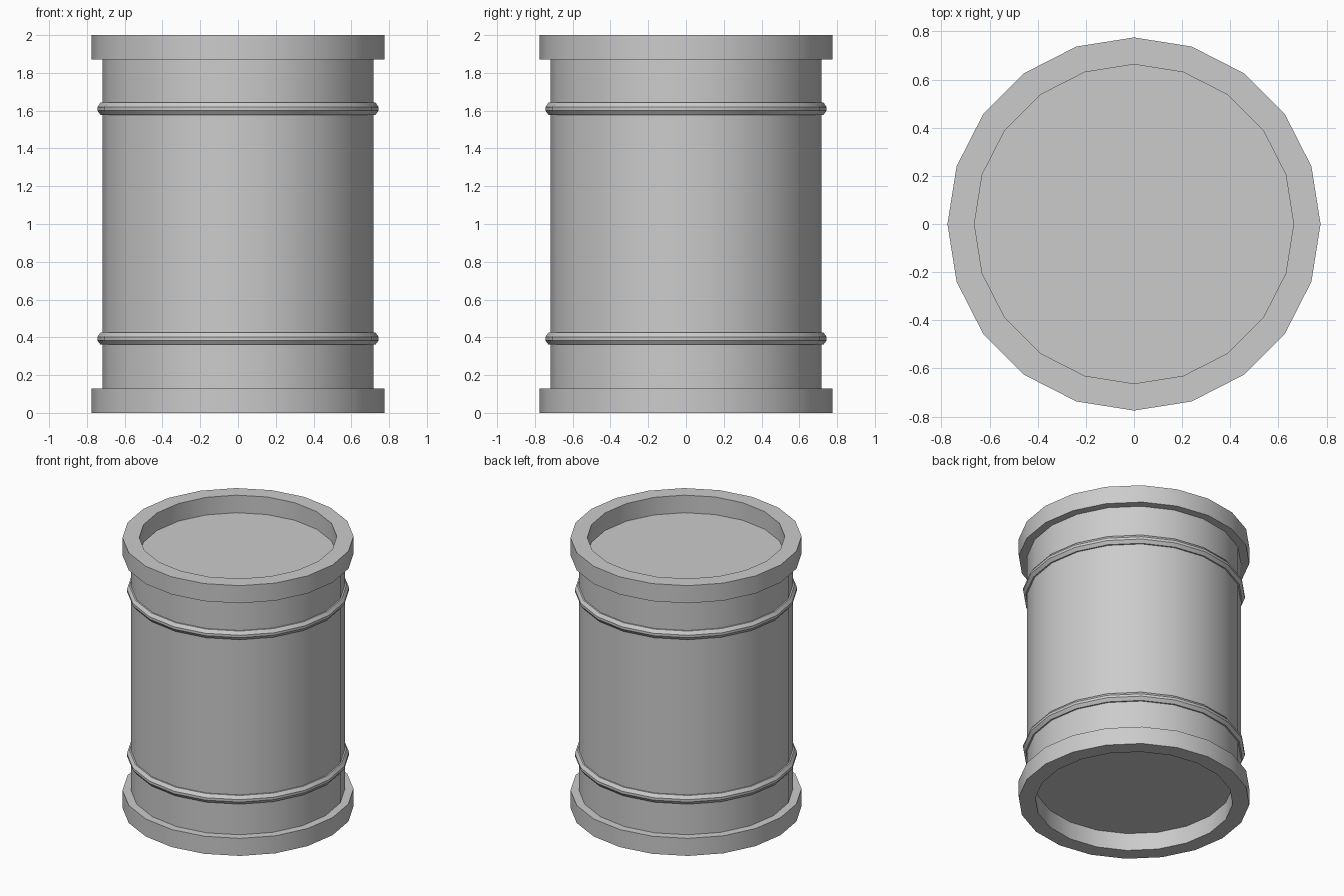
import bpy, bmesh, math

if "Cube" in bpy.data.objects:
    bpy.data.objects.remove(bpy.data.objects["Cube"])

SIDES = 20


def lathe(name, profile, closed):
    """Revolve an (r, z) profile; open profiles get capped at both ends."""
    bm = bmesh.new()
    rings = []
    for r, z in profile:
        rings.append([bm.verts.new((r * math.cos(2 * math.pi * i / SIDES),
                                    r * math.sin(2 * math.pi * i / SIDES), z))
                      for i in range(SIDES)])
    count = len(rings) if closed else len(rings) - 1
    for k in range(count):
        a, b = rings[k], rings[(k + 1) % len(rings)]
        for i in range(SIDES):
            j = (i + 1) % SIDES
            bm.faces.new((a[i], a[j], b[j], b[i]))
    if not closed:
        bm.faces.new(rings[0][::-1])
        bm.faces.new(rings[-1])
    bmesh.ops.recalc_face_normals(bm, faces=bm.faces[:])
    mesh = bpy.data.meshes.new(name)
    bm.to_mesh(mesh)
    bm.free()
    obj = bpy.data.objects.new(name, mesh)
    bpy.context.collection.objects.link(obj)
    bpy.ops.object.select_all(action='DESELECT')
    obj.select_set(True)
    bpy.context.view_layer.objects.active = obj
    bpy.ops.object.shade_smooth_by_angle(angle=math.radians(25))
    return obj


# Main drum, its ends form the recessed floors
lathe("barrel_body", [(0.718, 0.13), (0.718, 1.87)], False)

# Square-edged rims at both ends
for name, z0, z1 in (("bottom_rim", 0, 0.13), ("top_rim", 1.87, 2)):
    lathe(name, [(0.663, z0), (0.775, z0), (0.775, z1), (0.663, z1)], True)

# Thin raised hoops round the drum
for name, z in (("lower_hoop", 0.393), ("upper_hoop", 1.61)):
    lathe(name, [(0.70, z - 0.032), (0.728, z - 0.032), (0.745, z - 0.009),
                 (0.745, z + 0.009), (0.728, z + 0.032), (0.70, z + 0.032)], True)
